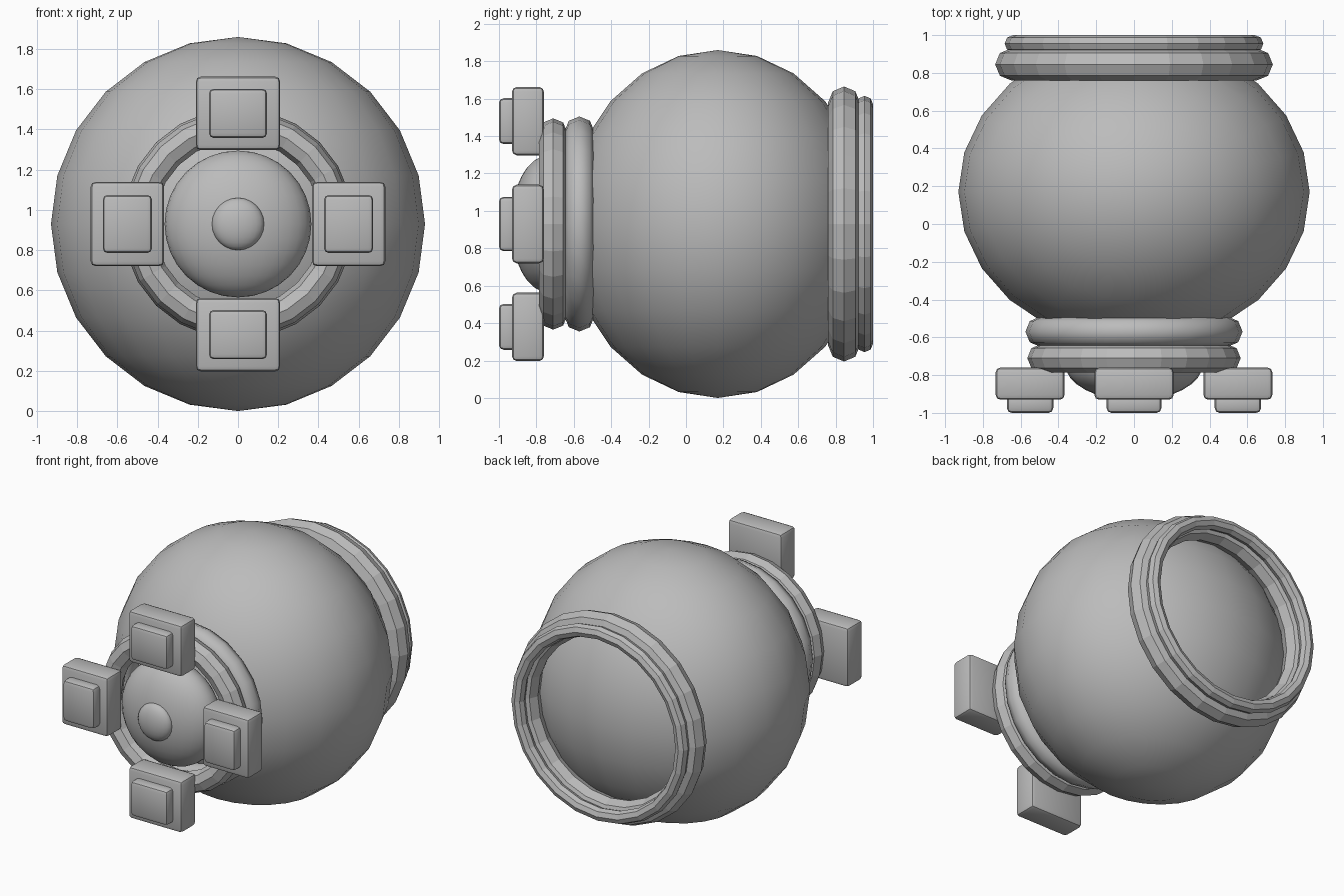
import bpy, math
from mathutils import Vector

if "Cube" in bpy.data.objects:
    bpy.data.objects.remove(bpy.data.objects["Cube"])

CZ = 0.93  # height of the central axis

grey = bpy.data.materials.new("plain_grey")
grey.diffuse_color = (0.5, 0.5, 0.5, 1)
grey.use_nodes = True
grey.node_tree.nodes["Principled BSDF"].inputs["Base Color"].default_value = grey.diffuse_color


def finish(name, smooth):
    ob = bpy.context.object
    ob.name = name
    ob.data.materials.append(grey)
    bpy.ops.object.transform_apply(location=False, rotation=True, scale=True)
    if smooth:
        bpy.ops.object.shade_smooth()
    return ob


def ball(name, y, radius, depth, segs=24, rings=12):
    """Ball flattened along y."""
    bpy.ops.mesh.primitive_uv_sphere_add(segments=segs, ring_count=rings, radius=1,
                                         location=(0, y, CZ))
    bpy.context.object.scale = (radius, depth, radius)
    return finish(name, True)


def ring(name, y, major, minor, smooth=False):
    """Ring around the y axis."""
    bpy.ops.mesh.primitive_torus_add(major_segments=24, minor_segments=8,
                                     major_radius=major, minor_radius=minor,
                                     location=(0, y, CZ),
                                     rotation=(math.pi / 2, 0, 0))
    return finish(name, smooth)


def block(name, centre, size, bevel):
    """Box with softened edges."""
    bpy.ops.mesh.primitive_cube_add(size=1, location=centre)
    bpy.context.object.scale = size
    ob = finish(name, False)
    mod = ob.modifiers.new("soft_edges", 'BEVEL')
    mod.width = bevel
    mod.segments = 2
    bpy.ops.object.modifier_apply(modifier=mod.name)
    bpy.ops.object.shade_smooth_by_angle(angle=math.radians(30))
    return ob


# Round body and the stepped rim at the back
ball("body", 0.17, 0.93, 0.81)
ring("rear_rim_large", 0.845, 0.65, 0.085)
ring("rear_rim_small", 0.955, 0.64, 0.045)

# Neck and collar at the front
ring("neck_ring", -0.57, 0.495, 0.08, smooth=True)
ring("front_collar", -0.71, 0.49, 0.075)

# Domed lens with a small centre button
ball("lens_dome", -0.74, 0.365, 0.195, 32, 16)
ball("lens_button", -0.92, 0.13, 0.06)

# Four clamps around the collar, each with a raised pad
for label, dx, dz in (("right", 1, 0), ("left", -1, 0), ("top", 0, 1), ("bottom", 0, -1)):
    c = Vector((dx * 0.55, 0, CZ + dz * 0.55))
    w, h = (0.365, 0.42) if dx else (0.42, 0.365)
    pw, ph = (0.245, 0.29) if dx else (0.29, 0.245)
    block("clamp_" + label, c + Vector((0, -0.845, 0)), (w, 0.17, h), 0.025)
    block("clamp_pad_" + label, c + Vector((0, -0.95, 0)), (pw, 0.10, ph), 0.025)
